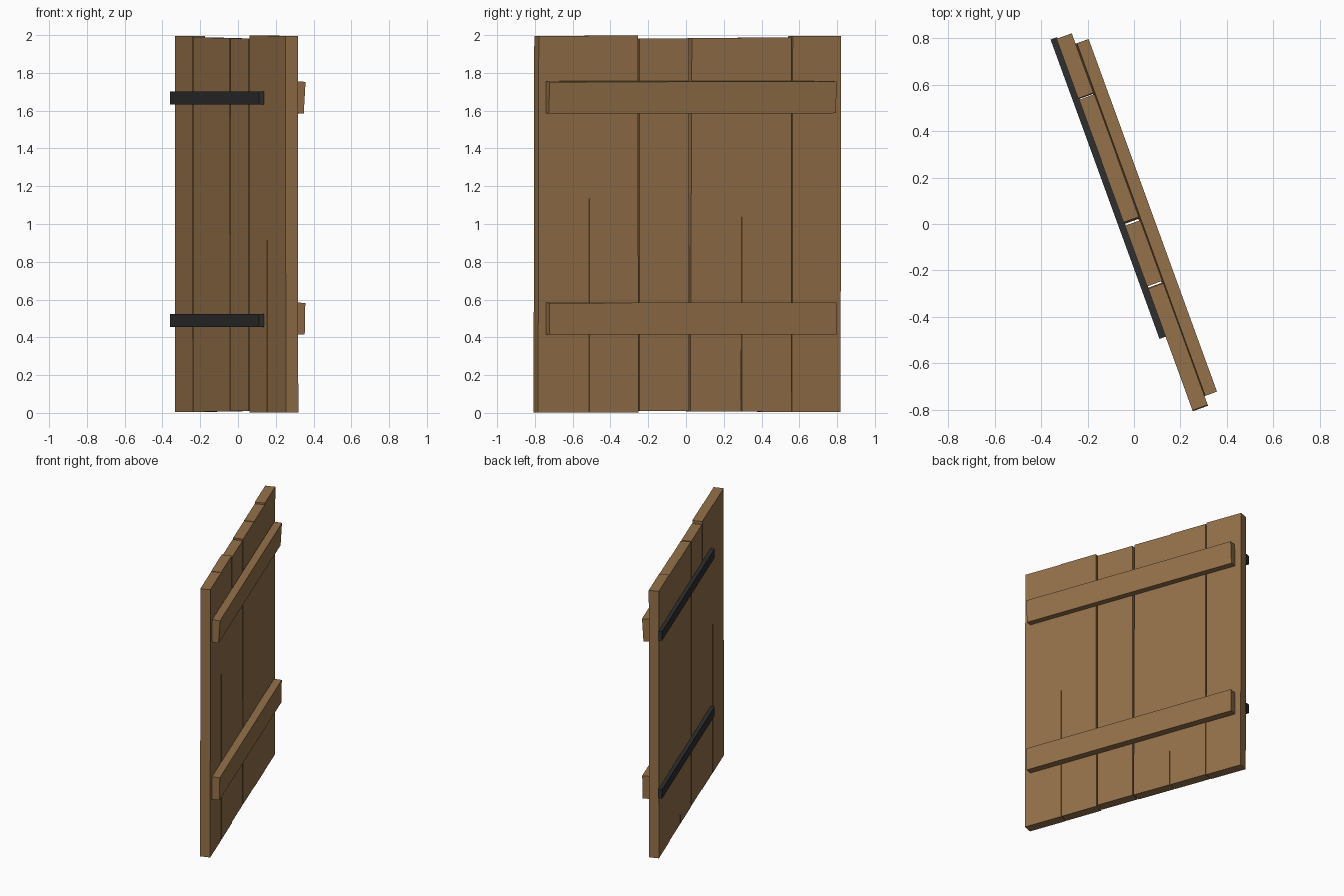
import bpy, math
from mathutils import Matrix

if "Cube" in bpy.data.objects:
    bpy.data.objects.remove(bpy.data.objects["Cube"])

# The door is built along u (width), n (thickness), z and swung open
SWING = Matrix.Rotation(math.radians(-70), 4, 'Z')


def material(name, rgb):
    m = bpy.data.materials.new(name)
    m.diffuse_color = (*rgb, 1)
    m.use_nodes = True
    m.node_tree.nodes["Principled BSDF"].inputs["Base Color"].default_value = m.diffuse_color
    return m


wood = material("brown wood", (0.30, 0.165, 0.068))
iron = material("dark iron", (0.028, 0.028, 0.030))


def board(name, u, n, z, mat, lean=0.0, tilt=0.0):
    """Box between (min, max) pairs; lean turns it in the door plane, tilt tips its top outward."""
    size = [b - a for a, b in (u, n, z)]
    mid = [(a + b) / 2 for a, b in (u, n, z)]
    bpy.ops.mesh.primitive_cube_add(size=1)
    ob = bpy.context.object
    ob.name = name
    ob.data.materials.append(mat)
    ob.data.transform(SWING @ Matrix.Translation(mid)
                      @ Matrix.Rotation(lean, 4, 'Y') @ Matrix.Rotation(tilt, 4, 'X')
                      @ Matrix.Diagonal((*size, 1)))
    return ob


# Six upright planks: u start, u end, n centre, bottom, top, lean
planks = [
    (-0.862, -0.589, -0.006, 0.004, 1.995, -0.002),
    (-0.583, -0.304, -0.004, 0.006, 1.987, -0.001),
    (-0.303, -0.018, -0.005, 0.008, 1.984, -0.004),
    (-0.006, 0.272, -0.004, 0.010, 1.981, 0.000),
    (0.281, 0.556, -0.003, 0.003, 1.998, 0.002),
    (0.557, 0.843, -0.003, 0.002, 1.995, -0.002),
]
for i, (a, b, n, z0, z1, lean) in enumerate(planks):
    board(f"plank_{i + 1}", (a, b), (n - 0.035, n + 0.035), (z0, z1), wood, lean)

# Two battens across the back
board("upper_batten", (-0.816, 0.801), (0.030, 0.084), (1.587, 1.755), wood, 0.001, -0.06)
board("lower_batten", (-0.816, 0.801), (0.031, 0.086), (0.416, 0.584), wood, 0.001, -0.02)

# Two iron hinge straps on the front
for name, z in (("upper_hinge_strap", 1.667), ("lower_hinge_strap", 0.490)):
    board(name, (-0.870, 0.503), (-0.066, -0.036), (z - 0.034, z + 0.034), iron)
